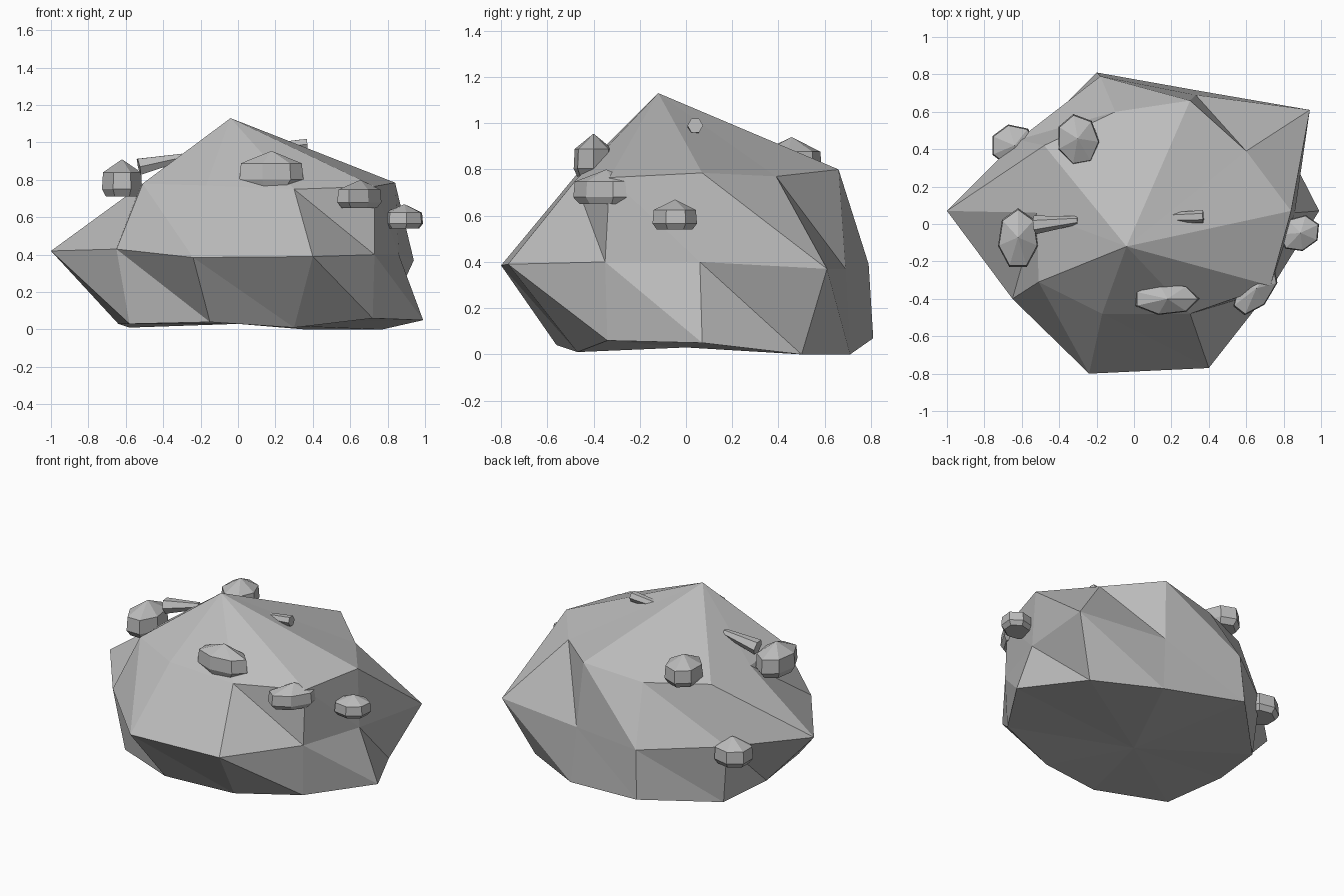
import bpy
import bmesh
from math import cos, sin, pi, radians
from mathutils import Matrix, Vector

default_cube = bpy.data.objects.get("Cube")
if default_cube:
    bpy.data.objects.remove(default_cube, do_unlink=True)

# One grey stone material
stone = bpy.data.materials.new("stone_grey")
stone.use_nodes = True
grey = (0.5, 0.5, 0.5, 1)
stone.diffuse_color = grey
stone.node_tree.nodes["Principled BSDF"].inputs["Base Color"].default_value = grey


def build_rings(name, rings, bottom, top, matrix=None):
    """Join rings of equal size with triangles and close both ends with fans."""
    mesh_builder = bmesh.new()
    loops = [[mesh_builder.verts.new(point) for point in ring] for ring in rings]
    low_tip = mesh_builder.verts.new(bottom)
    high_tip = mesh_builder.verts.new(top)
    count = len(rings[0])
    for i in range(count):
        j = (i + 1) % count
        mesh_builder.faces.new((low_tip, loops[0][j], loops[0][i]))
        mesh_builder.faces.new((loops[-1][i], loops[-1][j], high_tip))
        for lower, upper in zip(loops, loops[1:]):
            mesh_builder.faces.new((lower[i], lower[j], upper[i]))
            mesh_builder.faces.new((lower[j], upper[j], upper[i]))
    if matrix:
        mesh_builder.transform(matrix)
    bmesh.ops.recalc_face_normals(mesh_builder, faces=mesh_builder.faces)
    mesh = bpy.data.meshes.new(name)
    mesh_builder.to_mesh(mesh)
    mesh_builder.free()
    mesh.materials.append(stone)
    obj = bpy.data.objects.new(name, mesh)
    bpy.context.collection.objects.link(obj)
    return obj


# Boulder: foot, waist and shoulder rings of ten corners each, with a peak
foot = [(.99, .07, .05), (.77, .5, 0), (.36, .71, 0), (-.2, .81, .07), (-.58, .43, .01),
        (-.64, .06, .03), (-.58, -.37, .03), (-.15, -.56, .04), (.3, -.47, .01), (.72, -.34, .06)]
waist = [(.86, .06, .4), (.94, .61, .37), (.33, .69, .37), (-.18, .79, .39), (-.62, .45, .4),
         (-1, .07, .42), (-.65, -.4, .43), (-.24, -.8, .385), (.4, -.77, .39), (.73, -.35, .4)]
shoulder = [(.84, .07, .785), (.6, .39, .77), (.3, .66, .8), (-.1, .6, .75), (-.48, .42, .77),
            (-.52, .06, .77), (-.51, -.31, .78), (-.17, -.48, .77), (.3, -.48, .75), (.73, -.33, .765)]
build_rings("boulder", [foot, waist, shoulder], (0, 0, .03), (-.04, -.12, 1.13))


def pebble(name, centre, half_length, half_width, height, turn):
    """Faceted pebble: straight sides, bevelled foot and a low pointed top."""
    sides = 7
    rings = []
    for radius, level in ((.8, -.5), (1, -.3), (.95, .15)):
        rings.append([(radius * cos(2 * pi * i / sides), radius * sin(2 * pi * i / sides), level)
                      for i in range(sides)])
    matrix = (Matrix.Translation(centre) @ Matrix.Rotation(radians(turn), 4, 'Z')
              @ Matrix.Diagonal((half_length, half_width, height, 1)))
    build_rings(name, rings, (0, 0, -.5), (.05, 0, .5), matrix)


pebble("front_pebble", (.17, -.4, .86), .18, .088, .19, 0)
pebble("front_side_pebble", (.65, -.35, .725), .16, .09, .15, 52)
pebble("side_pebble", (.885, -.05, .605), .115, .095, .13, 25)
pebble("far_side_pebble", (-.62, -.08, .81), .165, .11, .2, 90)
pebble("upper_back_pebble", (-.3, .45, .85), .14, .115, .18, 100)
pebble("lower_back_pebble", (-.645, .42, .38), .125, .115, .17, 0)


def shard(name, start, end, radius, taper):
    """Six-sided stone splinter between two points."""
    axis = Vector(end) - Vector(start)
    sides = 6
    rings = [[(r * cos(2 * pi * i / sides), r * sin(2 * pi * i / sides), z) for i in range(sides)]
             for r, z in ((radius, 0), (radius * taper, axis.length))]
    matrix = Matrix.Translation(start) @ axis.to_track_quat('Z', 'Y').to_matrix().to_4x4()
    build_rings(name, rings, (0, 0, 0), (0, 0, axis.length), matrix)


shard("long_shard", (-.53, -.005, .87), (-.3, .02, .92), .05, .45)
shard("short_shard", (.37, .04, .99), (.2, .035, .975), .034, .8)
